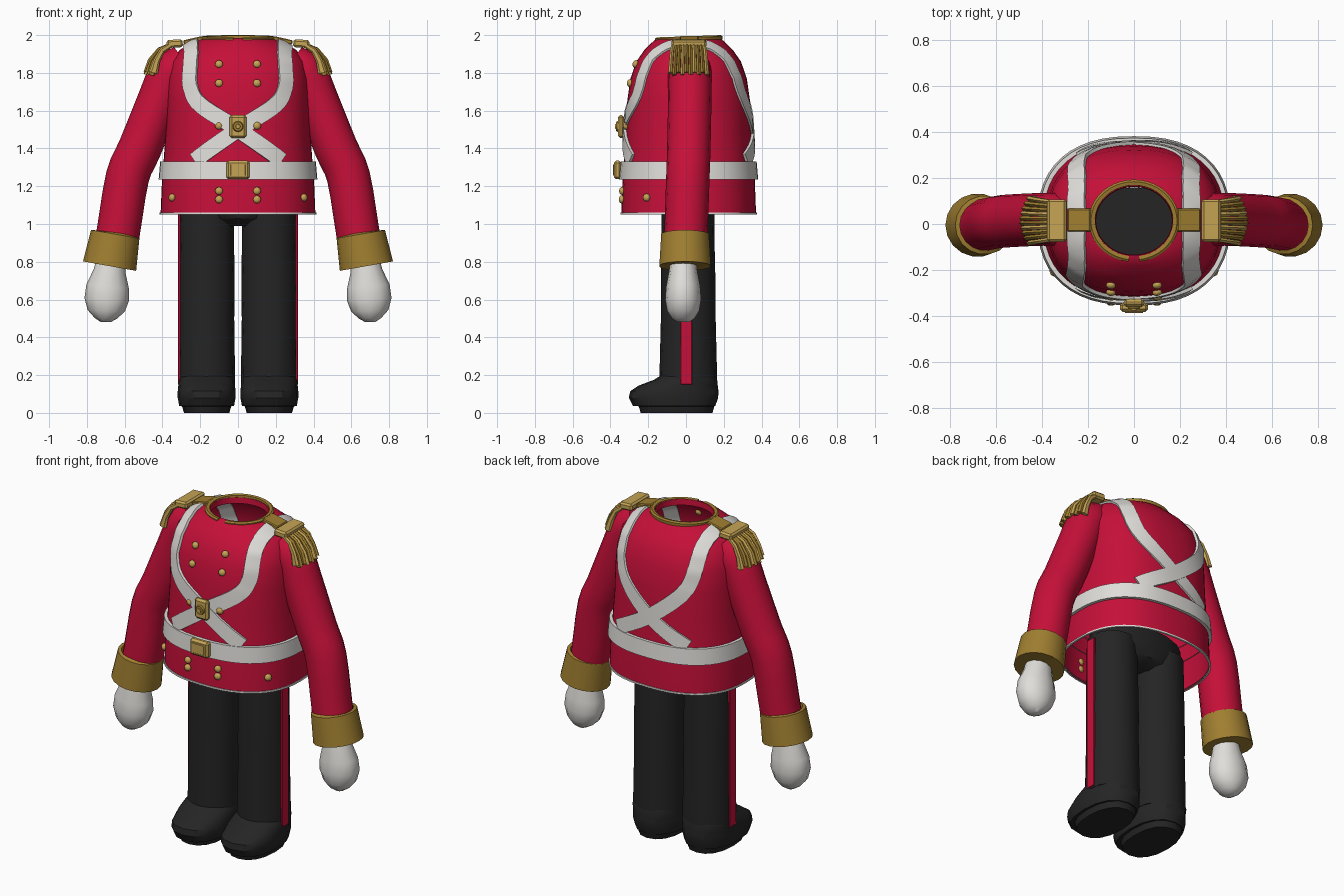
import bpy, bmesh, math
from mathutils import Vector, Matrix
from mathutils.bvhtree import BVHTree

cube = bpy.data.objects.get("Cube")
if cube:
    bpy.data.objects.remove(cube)


def material(name, rgb):
    m = bpy.data.materials.new(name)
    m.use_nodes = True
    m.diffuse_color = (*rgb, 1)
    node = next(n for n in m.node_tree.nodes if n.type == 'BSDF_PRINCIPLED')
    node.inputs["Base Color"].default_value = (*rgb, 1)
    return m


RED = material("scarlet cloth", (0.56, 0.005, 0.04))
WHITE = material("white leather", (0.74, 0.73, 0.70))
GOLD = material("bright gold", (0.56, 0.37, 0.09))
BRAID = material("dark gold braid", (0.35, 0.21, 0.03))
BLACK = material("black cloth", (0.018, 0.018, 0.018))


def finish(name, bm, mat, angle=40):
    bmesh.ops.recalc_face_normals(bm, faces=bm.faces)
    mesh = bpy.data.meshes.new(name)
    bm.to_mesh(mesh)
    bm.free()
    mesh.materials.append(mat)
    ob = bpy.data.objects.new(name, mesh)
    bpy.context.collection.objects.link(ob)
    bpy.ops.object.select_all(action='DESELECT')
    ob.select_set(True)
    bpy.context.view_layer.objects.active = ob
    bpy.ops.object.shade_smooth_by_angle(angle=math.radians(angle))
    return ob


def loft(name, rings, mat, caps=True, angle=40):
    """Skin a list of closed rings."""
    bm = bmesh.new()
    loops = [[bm.verts.new(p) for p in r] for r in rings]
    n = len(loops[0])
    for a, b in zip(loops, loops[1:]):
        for i in range(n):
            j = (i + 1) % n
            bm.faces.new((a[i], a[j], b[j], b[i]))
    if caps:
        bm.faces.new(loops[0])
        bm.faces.new(loops[-1])
    return finish(name, bm, mat, angle)


def oval(cx, cy, z, rx, ry, power=2.0, n=16):
    pts = []
    for i in range(n):
        t = 2 * math.pi * i / n
        c, s = math.cos(t), math.sin(t)
        pts.append(Vector((cx + rx * math.copysign(abs(c) ** (2 / power), c),
                           cy + ry * math.copysign(abs(s) ** (2 / power), s), z)))
    return pts


def tube(name, path, radii, mat, n=16, caps=True, angle=40):
    """Sweep an oval along a path; radii are (side, depth) pairs."""
    path = [Vector(p) for p in path]
    rings = []
    for i, p in enumerate(path):
        t = path[min(i + 1, len(path) - 1)] - path[max(i - 1, 0)]
        u = Vector((0, 1, 0)).cross(t).normalized()
        a, b = radii[i]
        rings.append([p + u * a * math.cos(k * math.tau / n) + Vector((0, b * math.sin(k * math.tau / n), 0))
                      for k in range(n)])
    return loft(name, rings, mat, caps, angle)


def box(name, loc, size, mat, bevel=0.01, tilt=0.0):
    bm = bmesh.new()
    bmesh.ops.create_cube(bm, size=1, matrix=Matrix.Diagonal((*size, 1)))
    bmesh.ops.bevel(bm, geom=bm.edges[:], offset=bevel, segments=1, affect='EDGES')
    bm.transform(Matrix.Translation(loc) @ Matrix.Rotation(tilt, 4, 'Y'))
    return finish(name, bm, mat, 30)


def spline(pts, steps=8):
    """Smooth curve through the given points."""
    pts = [Vector(p) for p in pts]
    ext = [2 * pts[0] - pts[1]] + pts + [2 * pts[-1] - pts[-2]]
    out = []
    for a, b, c, d in zip(ext, ext[1:], ext[2:], ext[3:]):
        for k in range(steps):
            t = k / steps
            out.append(0.5 * (2 * b + (c - a) * t + (2 * a - 5 * b + 4 * c - d) * t * t
                              + (3 * b - a - 3 * c + d) * t ** 3))
    return out + [pts[-1]]


# Tunic: height, half width, half depth, squareness
PROFILE = [(1.05, .41, .357, 2.4), (1.24, .402, .35, 2.4), (1.33, .394, .342, 2.4), (1.5, .382, .333, 2.4),
           (1.65, .38, .325, 2.4), (1.77, .375, .308, 2.4), (1.86, .355, .277, 2.3), (1.92, .31, .235, 2.2),
           (1.96, .25, .195, 2.1), (1.98, .19, .172, 2), (1.985, .168, .15, 2), (1.95, .165, .147, 2)]
MID = 0.014


def section(z, grow=0.0):
    for a, b in zip(PROFILE, PROFILE[1:]):
        if a[0] <= z <= b[0]:
            t = (z - a[0]) / (b[0] - a[0])
            rx, ry, pw = (a[i] + (b[i] - a[i]) * t for i in (1, 2, 3))
            return oval(0, MID, z, rx + grow, ry + grow, pw, 48)


tunic = loft("tunic", [oval(0, MID, z, a, b, p, 48) for z, a, b, p in PROFILE], RED, caps=False, angle=60)
skin = BVHTree.FromPolygons([v.co for v in tunic.data.vertices], [p.vertices for p in tunic.data.polygons])


def band(name, z0, z1, inner, outer, mat):
    rings = [section(z0, inner), section(z0, outer), section(z1, outer), section(z1, inner)]
    return loft(name, rings, mat, caps=False)


band("waist_belt", 1.235, 1.33, -0.005, 0.018, WHITE)
band("hem_piping", 1.05, 1.06, -0.006, 0.005, WHITE)

# Crossed shoulder belts hugging the tunic
STRAP = [(-.23, -.29, 1.335), (0, -.318, 1.5), (.19, -.285, 1.625), (.245, -.247, 1.71), (.25, -.2, 1.86),
         (.25, -.14, 1.925), (.25, .015, 1.97), (.25, .17, 1.925), (.25, .23, 1.86), (.235, .28, 1.73),
         (.18, .315, 1.63), (0, .347, 1.475), (-.23, .315, 1.335)]
for side, sx, lift in (("left", 1, .011), ("right", -1, .015)):
    path = spline([(x * sx, y, z) for x, y, z in STRAP])
    rings = []
    for i, p in enumerate(path):
        t = path[min(i + 1, len(path) - 1)] - path[max(i - 1, 0)]
        out = Vector((p.x, p.y - MID, max(0, p.z - 1.8) * 3))
        nrm = skin.find_nearest(p)[1]
        nrm = nrm if nrm.dot(out) > 0 else -nrm
        across = t.cross(nrm).normalized() * 0.043
        ring = []
        for k, h in ((-1, -.006), (-1, lift), (0, lift), (1, lift), (1, -.006)):
            ring.append(skin.find_nearest(p + across * k)[0] + nrm * h)
        rings.append(ring)
    loft(side + "_cross_belt", rings, WHITE, angle=45)

# Collar braid, open at the front and dipping there
bm = bmesh.new()
prev = None
for i in range(41):
    t = -math.pi / 2 + 0.13 + (math.tau - 0.26) * i / 40
    z = 1.983 + 0.006 * math.sin(t)
    ring = [bm.verts.new((r * math.cos(t), MID + r * 0.91 * math.sin(t), z + h))
            for r, h in ((.195, -.018), (.197, .004), (.187, .011), (.17, .008), (.168, -.018))]
    if prev:
        for j in range(5):
            bm.faces.new((prev[j], prev[(j + 1) % 5], ring[(j + 1) % 5], ring[j]))
    if i in (0, 40):
        bm.faces.new(ring)
    prev = ring
finish("collar_braid", bm, BRAID)


# Domed buttons set on the cloth
def button(name, x, z):
    loc, nrm = skin.ray_cast(Vector((x, -1, z)), Vector((0, 1, 0)))[:2]
    nrm = nrm if nrm.y < 0 else -nrm
    bm = bmesh.new()
    bmesh.ops.create_uvsphere(bm, u_segments=12, v_segments=8, radius=0.021)
    bm.transform(Matrix.Translation(loc + nrm * 0.006) @ nrm.to_track_quat('Z', 'Y').to_matrix().to_4x4()
                 @ Matrix.Diagonal((1, 1, 0.75, 1)))
    finish(name, bm, GOLD)


for sx, side in ((1, "left"), (-1, "right")):
    for i, (x, z) in enumerate([(.1, 1.845), (.1, 1.745), (.1, 1.52), (.1, 1.175), (.1, 1.13), (.345, 1.14)]):
        button(f"{side}_button_{i + 1}", x * sx, z)

# Buckles
box("belt_buckle", (0, -.362, 1.286), (.124, .04, .098), GOLD, .012)
box("belt_buckle_panel", (0, -.384, 1.286), (.08, .006, .06), GOLD, .002)
box("cross_belt_plate", (0, -.344, 1.516), (.09, .034, .122), GOLD, .012)
for r, depth in ((.03, -.364), (.014, -.37)):
    bm = bmesh.new()
    bmesh.ops.create_cone(bm, cap_ends=True, segments=16, radius1=r, radius2=r * .8, depth=.014)
    bm.transform(Matrix.Translation((0, depth, 1.516)) @ Matrix.Rotation(math.pi / 2, 4, 'X'))
    finish("plate_boss", bm, GOLD if r < .02 else BRAID)

# Hips, seen through the open collar and hem
loft("hips", [oval(0, .01, z, a, b) for z, a, b in
              ((.99, .14, .07), (1.03, .25, .13), (1.1, .305, .15), (1.2, .3, .15))], BLACK)

for sx, side in ((1, "left"), (-1, "right")):
    # Sleeve, cuff and gloved hand
    arm = spline([(.28 * sx, .02, 1.86), (.36 * sx, .02, 1.79), (.415 * sx, .02, 1.66), (.52 * sx, .015, 1.4),
                  (.585 * sx, .01, 1.25), (.635 * sx, 0, .95), (.668 * sx, -.005, .8)], 3)
    tube(side + "_sleeve", arm, [(.095, .095), (.105, .105)] + [(.115, .115)] * (len(arm) - 2), RED)
    cuff = [(.651, .9), (.651, .944), (.678, .78), (.676, .79)]
    tube(side + "_cuff", [(x * sx, -.005, z) for x, z in ((.649, .955), (.65, .946), (.68, .777), (.679, .783))],
         [(.11, .11), (.13, .128), (.143, .138), (.118, .115)], BRAID, 18, caps=False, angle=30)
    tube(side + "_glove", [(x * sx, -.015, z) for x, z in
                           ((.67, .84), (.68, .75), (.69, .67), (.695, .6), (.698, .54), (.7, .5), (.7, .48))],
         [(.07, .065), (.085, .075), (.113, .09), (.118, .095), (.098, .085), (.058, .06), (.025, .03)],
         WHITE, 12, angle=35)

    # Epaulette: tab, pad and hanging fringe
    box(side + "_shoulder_tab", (.237 * sx, .017, 1.972), (.105, .1, .024), BRAID, .005, .22 * sx)
    box(side + "_epaulette_pad", (.335 * sx, .015, 1.955), (.085, .185, .042), GOLD, .01, .06 * sx)
    for i in range(10):
        k = i / 4.5 - 1
        bulge = .03 * (1 - k * k)
        drop = .012 * (i % 2)
        tube(f"{side}_fringe_{i + 1}",
             [((x + bulge * w) * sx, .014 + k * sp, z - drop * w) for x, z, sp, w in
              ((.352, 1.95, .08, 0), (.40, 1.92, .088, .5), (.43, 1.865, .093, 1), (.447, 1.8, .097, 1))],
             [(.012, .011), (.016, .011), (.018, .011), (.024, .013)], GOLD if i % 3 == 0 else BRAID, 6)

    # Trouser leg with side stripe
    cx = .166 * sx
    loft(side + "_trouser_leg", [oval(cx, y, z, a, b) for z, y, a, b in
         ((.14, .012, .149, .152), (.22, .012, .15, .152), (.5, .012, .146, .145), (.65, .012, .148, .145),
          (.95, .01, .145, .14), (1.12, .01, .14, .14))], BLACK)
    box(side + "_trouser_stripe", (.311 * sx, .002, .62), (.014, .06, .94), RED, .002)

    # Shoe: sole and rounded upper, given as front and back limits
    loft(side + "_shoe", [oval(cx, (f + b) / 2, z, w, (b - f) / 2, 2.3) for z, f, b, w in
         ((0, -.24, .14, .12), (.035, -.25, .15, .13), (.036, -.28, .155, .145), (.08, -.303, .17, .153),
          (.115, -.295, .172, .153), (.145, -.25, .168, .15), (.175, -.17, .165, .148), (.2, -.13, .155, .135))],
         BLACK, angle=30)
